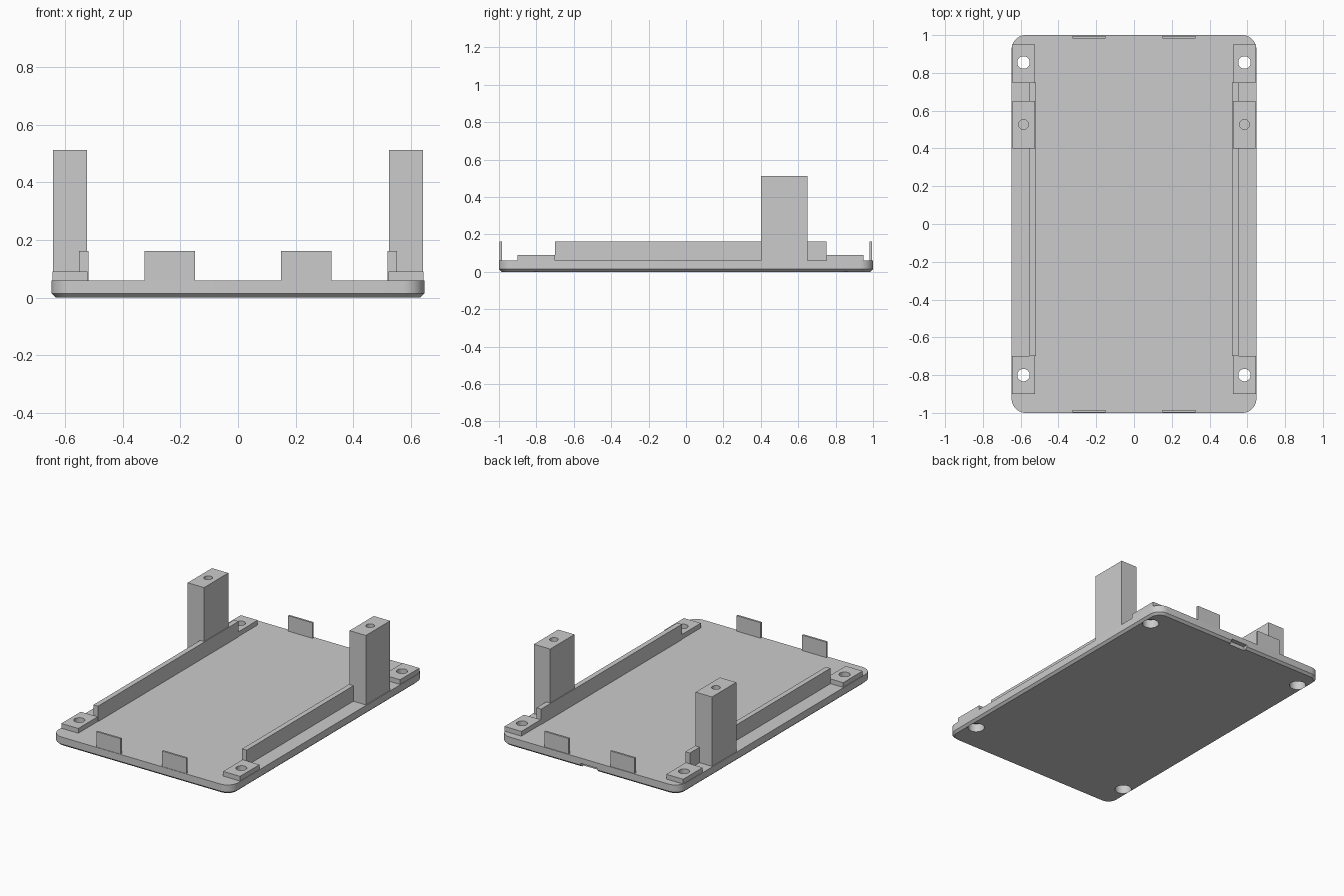
import bpy, bmesh, math

if "Cube" in bpy.data.objects:
    bpy.data.objects.remove(bpy.data.objects["Cube"])


def finish(name, bm):
    bmesh.ops.recalc_face_normals(bm, faces=bm.faces[:])
    me = bpy.data.meshes.new(name)
    bm.to_mesh(me)
    bm.free()
    ob = bpy.data.objects.new(name, me)
    bpy.context.collection.objects.link(ob)
    return ob


def box(name, x0, x1, y0, y1, z0, z1):
    bm = bmesh.new()
    bmesh.ops.create_cube(bm, size=1)
    for v in bm.verts:
        v.co = (x0 + (v.co.x + .5) * (x1 - x0),
                y0 + (v.co.y + .5) * (y1 - y0),
                z0 + (v.co.z + .5) * (z1 - z0))
    return finish(name, bm)


def loft(name, rings):
    """Closed solid through a stack of point rings."""
    bm = bmesh.new()
    loops = [[bm.verts.new(p) for p in r] for r in rings]
    n = len(loops[0])
    for a, b in zip(loops, loops[1:]):
        for i in range(n):
            j = (i + 1) % n
            bm.faces.new((a[i], a[j], b[j], b[i]))
    bm.faces.new(loops[0][::-1])
    bm.faces.new(loops[-1])
    return finish(name, bm)


def circle(x, y, r, z, n=32):
    return [(x + r * math.cos(2 * math.pi * i / n),
             y + r * math.sin(2 * math.pi * i / n), z) for i in range(n)]


def rounded_rect(hx, hy, r, inset, z, seg=10):
    pts = []
    for k, (sx, sy) in enumerate([(1, 1), (-1, 1), (-1, -1), (1, -1)]):
        for i in range(seg + 1):
            a = math.pi / 2 * (k + i / seg)
            pts.append((sx * (hx - r) + (r - inset) * math.cos(a),
                        sy * (hy - r) + (r - inset) * math.sin(a), z))
    return pts


def cut(ob, cutter):
    cutter.hide_render = True
    m = ob.modifiers.new("cut", 'BOOLEAN')
    m.operation = 'DIFFERENCE'
    m.solver = 'EXACT'
    m.object = cutter
    bpy.context.view_layer.objects.active = ob
    bpy.ops.object.modifier_apply(modifier=m.name)


T = 0.06        # plate thickness
HX = 0.585      # hole column
parts, cutters = [], []

# base plate with chamfered lower edge
plate = loft("base_plate", [rounded_rect(.648, 1, .075, i, z)
                            for i, z in ((.015, 0), (0, .014), (0, T))])
parts.append(plate)

# pry notch under the back edge
notch = box("notch_cutter", -.06, .06, .97, 1.1, -.1, .025)
cut(plate, notch)
cutters.append(notch)

for s, side in ((-1, "left"), (1, "right")):
    def side_box(name, x0, x1, *rest):
        a, b = sorted((s * x0, s * x1))
        ob = box(f"{side}_{name}", a, b, *rest)
        parts.append(ob)
        return ob

    # screw pads with counterbored through holes
    for end, y0, y1, hy in (("front", -.9, -.7, -.8), ("back", .75, .95, .855)):
        pad = side_box(f"{end}_screw_pad", .523, .645, y0, y1, T, .091)
        hole = loft("hole_cutter", [circle(s * HX, hy, r, z) for r, z in
                                    ((.05, -.1), (.05, .055), (.033, .055), (.033, .2))])
        cut(plate, hole)
        cut(pad, hole)
        cutters.append(hole)

    # long rail
    side_box("rail", .52, .553, -.7, .75, T, .161)

    # tall post with a blind screw hole
    post = side_box("post", .525, .643, .4, .65, T, .513)
    bore = loft("bore_cutter", [circle(s * HX, .527, .026, z) for z in (.25, .7)])
    cut(post, bore)
    cutters.append(bore)

    # thin clip tabs at both ends
    side_box("front_tab", .15, .325, -.997, -.984, T, .161)
    side_box("back_tab", .15, .325, .982, .995, T, .161)

for c in cutters:
    bpy.data.objects.remove(c)

# smooth curved walls, keep edges crisp
bpy.ops.object.select_all(action='DESELECT')
for p in parts:
    p.select_set(True)
bpy.context.view_layer.objects.active = plate
bpy.ops.object.shade_smooth_by_angle(angle=math.radians(30))
